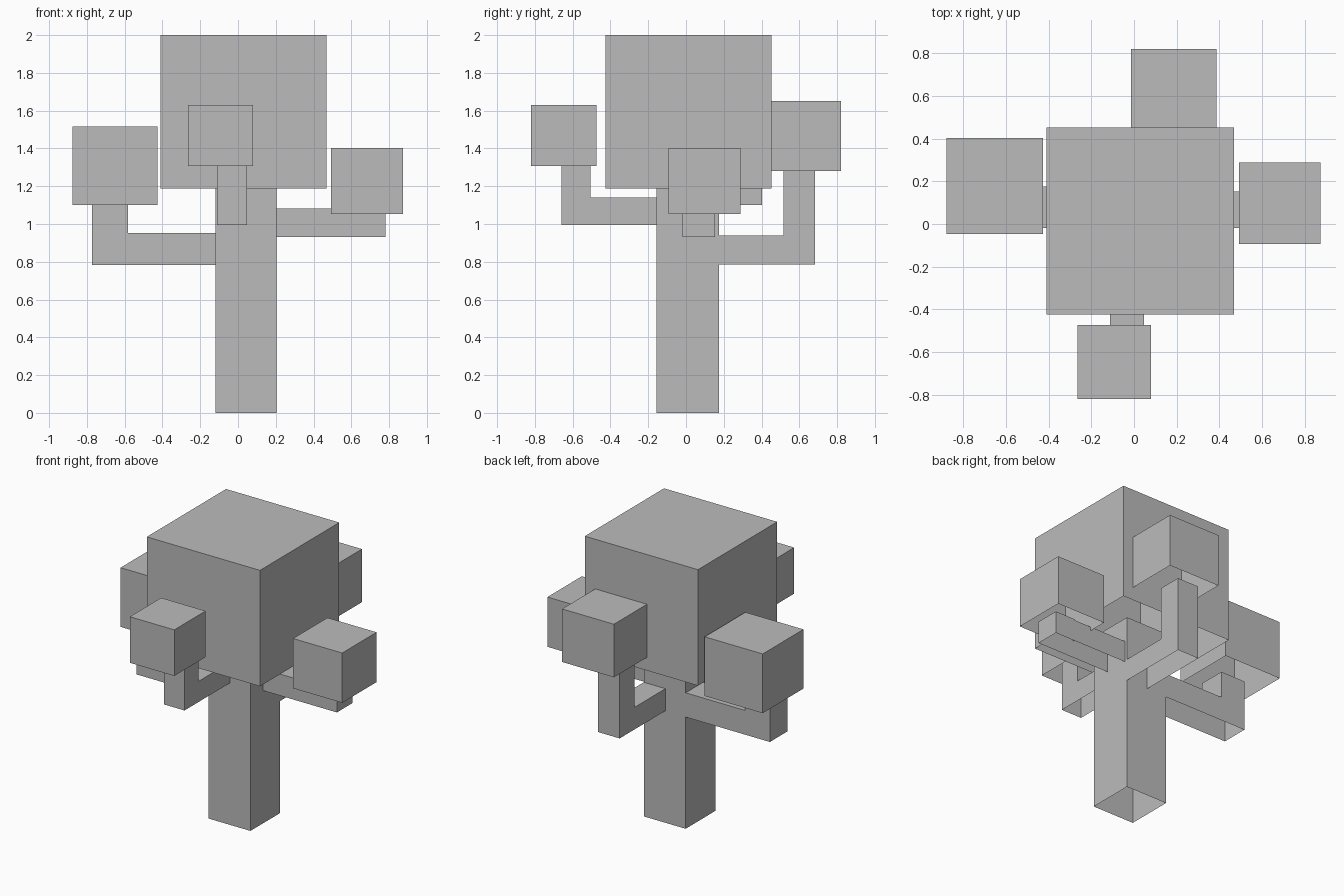
import bpy
import bmesh
from mathutils import Vector

default = bpy.data.objects.get("Cube")
if default:
    bpy.data.objects.remove(default, do_unlink=True)

# One flat grey for the whole tree
GREY = (0.5, 0.5, 0.5, 1.0)
grey = bpy.data.materials.new("plain grey")
grey.use_nodes = True
grey.diffuse_color = GREY
bsdf = next(n for n in grey.node_tree.nodes if n.type == "BSDF_PRINCIPLED")
bsdf.inputs["Base Color"].default_value = GREY
bsdf.inputs["Roughness"].default_value = 0.9


def prism(name, outline, push):
    """Extrude a closed outline along push, leaving the underside open."""
    bm = bmesh.new()
    face = bm.faces.new([bm.verts.new(p) for p in outline])
    grown = bmesh.ops.extrude_face_region(bm, geom=[face], use_keep_orig=True)
    moved = [g for g in grown["geom"] if isinstance(g, bmesh.types.BMVert)]
    bmesh.ops.translate(bm, verts=moved, vec=push)
    bmesh.ops.recalc_face_normals(bm, faces=bm.faces[:])
    bm.normal_update()
    under = [f for f in bm.faces if f.normal.z < -0.9]
    bmesh.ops.delete(bm, geom=under, context="FACES")
    mesh = bpy.data.meshes.new(name)
    bm.to_mesh(mesh)
    bm.free()
    mesh.materials.append(grey)
    obj = bpy.data.objects.new(name, mesh)
    bpy.context.collection.objects.link(obj)
    return obj


def block(name, x, y, z):
    """Box from three (low, high) ranges."""
    corners = [(x[0], y[0]), (x[1], y[0]), (x[1], y[1]), (x[0], y[1])]
    prism(name, [Vector((*c, z[0])) for c in corners], Vector((0, 0, z[1] - z[0])))


def branch(name, axis, side, root, elbow, tip, bottom, shelf, top):
    """Elbow-shaped limb running along axis, side being its width range."""
    profile = [(root, bottom), (tip, bottom), (tip, top),
               (elbow, top), (elbow, shelf), (root, shelf)]
    if axis == "x":
        outline = [Vector((d, side[0], z)) for d, z in profile]
        push = Vector((0, side[1] - side[0], 0))
    else:
        outline = [Vector((side[0], d, z)) for d, z in profile]
        push = Vector((side[1] - side[0], 0, 0))
    prism(name, outline, push)


# Trunk and main crown
block("trunk", (-0.12, 0.205), (-0.155, 0.175), (0, 1.25))
block("main_crown", (-0.41, 0.468), (-0.425, 0.453), (1.187, 2.0))

# Small leaf blocks at the branch tips
block("front_leaves", (-0.265, 0.08), (-0.82, -0.473), (1.307, 1.63))
block("back_leaves", (-0.015, 0.387), (0.42, 0.82), (1.28, 1.652))
block("left_leaves", (0.492, 0.873), (-0.093, 0.288), (1.053, 1.402))
block("right_leaves", (-0.877, -0.427), (-0.048, 0.403), (1.10, 1.515))

# Elbow branches
branch("front_branch", "y", (-0.112, 0.047), -0.155, -0.505, -0.66, 0.995, 1.14, 1.34)
branch("back_branch", "y", (0.037, 0.205), 0.175, 0.515, 0.682, 0.785, 0.94, 1.315)
branch("left_branch", "x", (-0.018, 0.153), 0.205, 0.62, 0.78, 0.932, 1.083, 1.09)
branch("right_branch", "x", (-0.018, 0.175), -0.12, -0.582, -0.773, 0.783, 0.953, 1.14)
